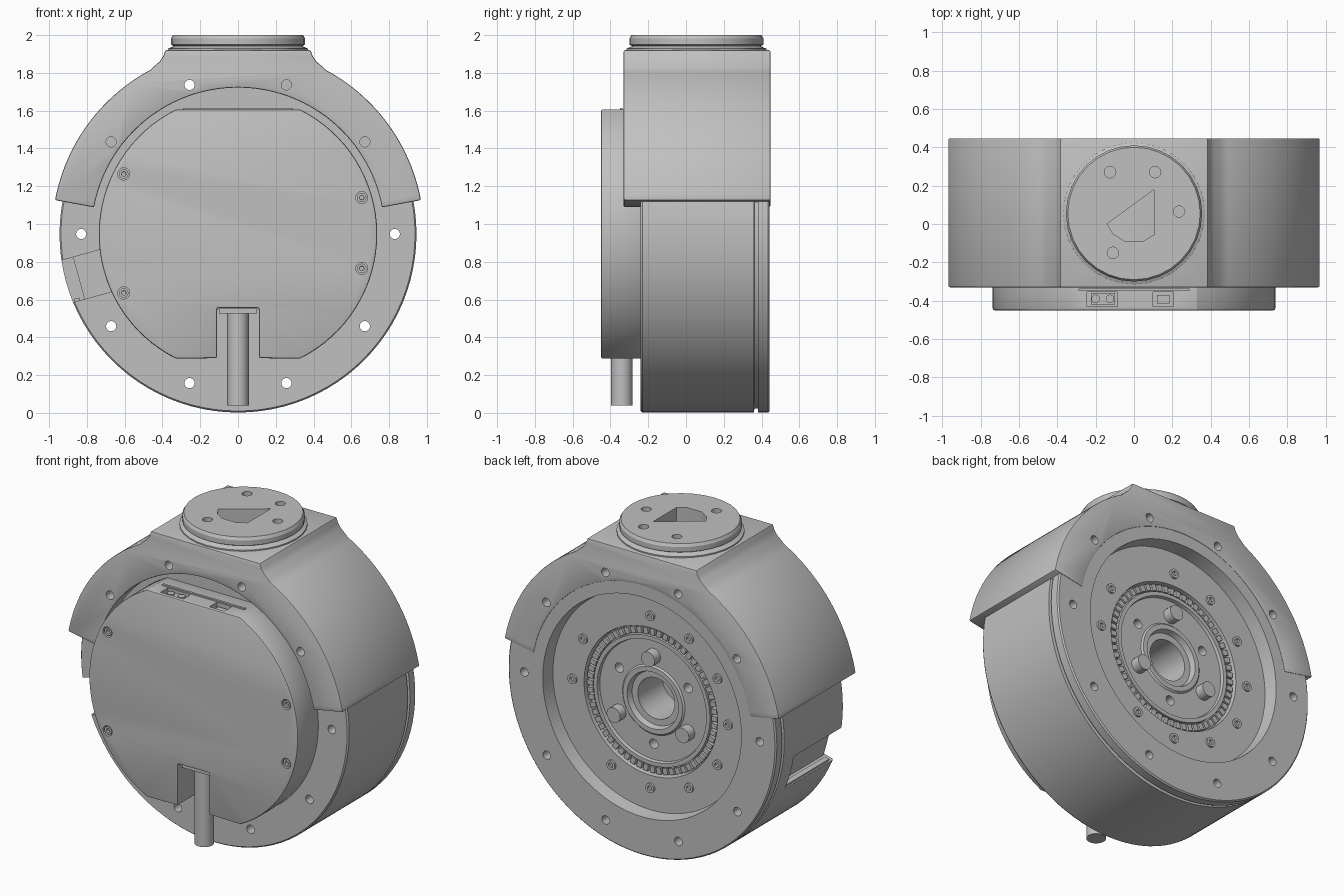
import bpy, bmesh, math
from mathutils import Matrix, Vector

if bpy.data.objects.get("Cube"):
    bpy.data.objects.remove(bpy.data.objects["Cube"])

CZ = 0.947   # height of the drum axis
grey = bpy.data.materials.new("machined grey")
grey.use_nodes = True
COLOUR = (0.53, 0.53, 0.53, 1)
grey.diffuse_color = COLOUR
grey.node_tree.nodes["Principled BSDF"].inputs["Base Color"].default_value = COLOUR


def finish(name, bm):
    bmesh.ops.remove_doubles(bm, verts=bm.verts, dist=1e-5)
    bmesh.ops.recalc_face_normals(bm, faces=bm.faces)
    mesh = bpy.data.meshes.new(name)
    bm.to_mesh(mesh)
    bm.free()
    mesh.materials.append(grey)
    ob = bpy.data.objects.new(name, mesh)
    bpy.context.collection.objects.link(ob)
    return ob


def polar(r, deg):
    a = math.radians(deg)
    return r * math.cos(a), CZ + r * math.sin(a)


def arc(r, start, end, n):
    return [polar(r, start + (end - start) * i / n) for i in range(n + 1)]


def lathe(name, profile, axis, centre, steps=96):
    """Spin (radius, height) pairs about a y or z axis."""
    bm = bmesh.new()
    put = (lambda r, h: (r, h, 0)) if axis == "y" else (lambda r, h: (r, 0, h))
    vs = [bm.verts.new(put(*p)) for p in profile]
    edges = [bm.edges.new(pair) for pair in zip(vs, vs[1:])]
    bmesh.ops.spin(bm, geom=vs + edges, cent=(0, 0, 0), steps=steps,
                   axis=put(0, 1), angle=math.tau)
    bmesh.ops.translate(bm, verts=bm.verts, vec=centre)
    return finish(name, bm)


def rod(name, r, lo, hi, x, other, axis="y", steps=20):
    centre = (x, 0, other) if axis == "y" else (x, other, 0)
    return lathe(name, [(0, lo), (r, lo), (r, hi), (0, hi)], axis, centre, steps)


def prism(name, pts, lo, hi, axis="y"):
    """Extrude an outline along y (x, z points) or z (x, y points)."""
    bm = bmesh.new()
    put = (lambda a, b, h: (a, h, b)) if axis == "y" else (lambda a, b, h: (a, b, h))
    face = bm.faces.new([bm.verts.new(put(a, b, lo)) for a, b in pts])
    top = bmesh.ops.extrude_face_region(bm, geom=[face])["geom"]
    bmesh.ops.translate(bm, vec=put(0, 0, hi - lo),
                        verts=[v for v in top if isinstance(v, bmesh.types.BMVert)])
    return finish(name, bm)


def box(name, lo, hi, turn=0, about=(0, 0, 0)):
    lo, hi = Vector(lo), Vector(hi)
    bm = bmesh.new()
    bmesh.ops.create_cube(bm, size=1, matrix=Matrix.Translation((lo + hi) / 2)
                          @ Matrix.Diagonal((*(hi - lo), 1)))
    bmesh.ops.rotate(bm, verts=bm.verts, cent=about,
                     matrix=Matrix.Rotation(math.radians(turn), 3, "Y"))
    return finish(name, bm)


def apply(ob, mod):
    bpy.context.view_layer.objects.active = ob
    bpy.ops.object.modifier_apply(modifier=mod.name)


def cut(targets, cutter):
    for ob in targets:
        mod = ob.modifiers.new("cut", "BOOLEAN")
        mod.operation, mod.solver, mod.object = "DIFFERENCE", "EXACT", cutter
        apply(ob, mod)
    bpy.data.objects.remove(cutter)


def bevel(ob, width):
    mod = ob.modifiers.new("bevel", "BEVEL")
    mod.width, mod.segments, mod.limit_method = width, 2, "ANGLE"
    mod.angle_limit = math.radians(40)
    apply(ob, mod)


# Drum with rear flange, recess, bearing groove, hub and bore
drum = lathe("drum", [
    (0, -.24), (.937, -.24), (.945, -.23), (.945, .36), (.925, .362), (.925, .38),
    (.945, .382), (.945, .435), (.937, .443), (.7, .443), (.69, .355), (.47, .355),
    (.465, .31), (.41, .31), (.41, .345), (.385, .345), (.38, .325), (.22, .325),
    (.21, .335), (.18, .335), (.17, .3), (.13, .3), (.13, .05), (0, .05)],
    "y", (0, 0, CZ))

# Upper bracket: ring sector with shoulders rising to a flat neck
neck = [(.45, 1.83), (.415, 1.86), (.395, 1.89), (.385, 1.92)]
half = arc(.985, 10.5, 62, 28) + neck
outline = half + [(-x, z) for x, z in reversed(half)] + arc(.775, 169.5, 10.5, 60)
bracket = prism("upper_bracket", outline, -.33, .447)
bevel(bracket, .008)

# Bolt circle, three front holes are blind
for i in range(10):
    x, z = polar(.83, 36 * i)
    if i in (1, 2, 4):
        spans = ((-.5, -.27), (.3, .6))
    else:
        spans = ((-.5, .6),)
    for lo, hi in spans:
        cut([drum, bracket], rod("cutter", .027, lo, hi, x, z))

# Side notch in the drum wall and its shallow channel on the front
axis_point = (0, 0, CZ)
cut([drum], box("cutter", (-1.1, -.3, CZ - .115), (-.875, .25, CZ + .115), -15.5, axis_point))
cut([drum], box("cutter", (-.9, -.3, CZ - .115), (-.6, -.225, CZ + .115), -15.5, axis_point))
box("notch_rail", (-.93, -.2, CZ - .16), (-.9, .25, CZ - .1), -15.5, axis_point)

# Front cover: disc with flats at top and bottom and a cable slot
flat = math.degrees(math.asin(.66 / .737))
right = [(.11, .29)] + arc(.737, -flat, flat, 32)
cover_pts = [(.11, .555)] + right
cover = prism("front_cover", cover_pts + [(-x, z) for x, z in reversed(cover_pts)], -.45, -.235)
bevel(cover, .01)
cover_screws = [(-.605, 1.265), (-.605, .635), (.655, 1.14), (.655, .765)]
for x, z in cover_screws:
    cut([cover], rod("cutter", .032, -.5, -.42, x, z))

# Connector pockets on the top flat
pockets = [(-.245, -.085), (.1, .205)]
for a, b in pockets:
    cut([cover], box("cutter", (a, -.43, 1.55), (b, -.355, 1.7)))
box("connector_ledge", (-.29, -.35, 1.59), (.29, -.335, 1.615))
box("terminal_block", (-.225, -.42, 1.54), (-.1, -.36, 1.59))
box("socket", (.12, -.415, 1.54), (.185, -.37, 1.59))
for x in (-.2, -.125):
    rod("terminal_screw", .022, 1.58, 1.6, x, -.39, "z")


def socket_screw(name, x, z, r, lo, hi, front):
    """Screw head with a hollow hexagon drive."""
    tip, deep = (lo, lo + .015) if front else (hi, hi - .015)
    base = hi if front else lo
    lathe(name, [(0, base), (r, base), (r, tip), (r * .5, tip), (r * .45, deep), (0, deep)],
          "y", (x, 0, z), 18)


for x, z in cover_screws:
    socket_screw("cover_screw", x, z, .025, -.445, -.415, True)

# Cable and its clamp
rod("cable", .057, .04, .53, 0, -.34, "z", 32)
box("cable_clamp", (-.1, -.42, .525), (.1, -.24, .552))

# Rear face screws, two positions of the twelve are empty
for i in range(12):
    if i not in (2, 11):
        x, z = polar(.548, 30 * i)
        socket_screw("rear_screw", x, z, .03, .35, .368, False)

# Bearing rollers
bm = bmesh.new()
for i in range(60):
    x, z = polar(.438, 6 * i)
    place = Matrix.Translation((x, .322, z)) @ Matrix.Rotation(-math.radians(6 * i), 4, "Y")
    bmesh.ops.create_cube(bm, size=1, matrix=place @ Matrix.Diagonal((.04, .04, .032, 1)))
finish("bearing_rollers", bm)

# Hub pegs and the threaded holes between them
for i in range(3):
    x, z = polar(.28, 90 + 120 * i)
    rod("hub_peg", .048, .3, .385, x, z)
    x, z = polar(.28, 30 + 120 * i)
    cut([drum], rod("cutter", .03, .25, .4, x, z))

# Top mounting disc with holes and a shaped opening
disc = lathe("mounting_disc", [(0, 1.88), (.37, 1.88), (.37, 1.928), (.34, 1.942), (.355, 1.95),
                               (.355, 1.982), (.345, 2), (0, 2)], "z", (0, .055, 0), 32)
for x, y in [(-.125, .27), (.11, .27), (.235, .065), (-.11, -.15)]:
    cut([disc], rod("cutter", .03, 1.93, 2.1, x, y, "z", 12))
opening = [(.105, .18), (.105, -.055), (.05, -.088), (-.05, -.088), (-.11, -.05), (-.14, 0)]
cut([disc, bracket], prism("cutter", opening, 1.85, 2.1, "z"))

# Smooth curved walls, keep edges sharp
bpy.ops.object.select_all(action="DESELECT")
for ob in bpy.context.scene.objects:
    if ob.type == "MESH":
        ob.select_set(True)
        bpy.context.view_layer.objects.active = ob
bpy.ops.object.shade_smooth_by_angle(angle=math.radians(25))
